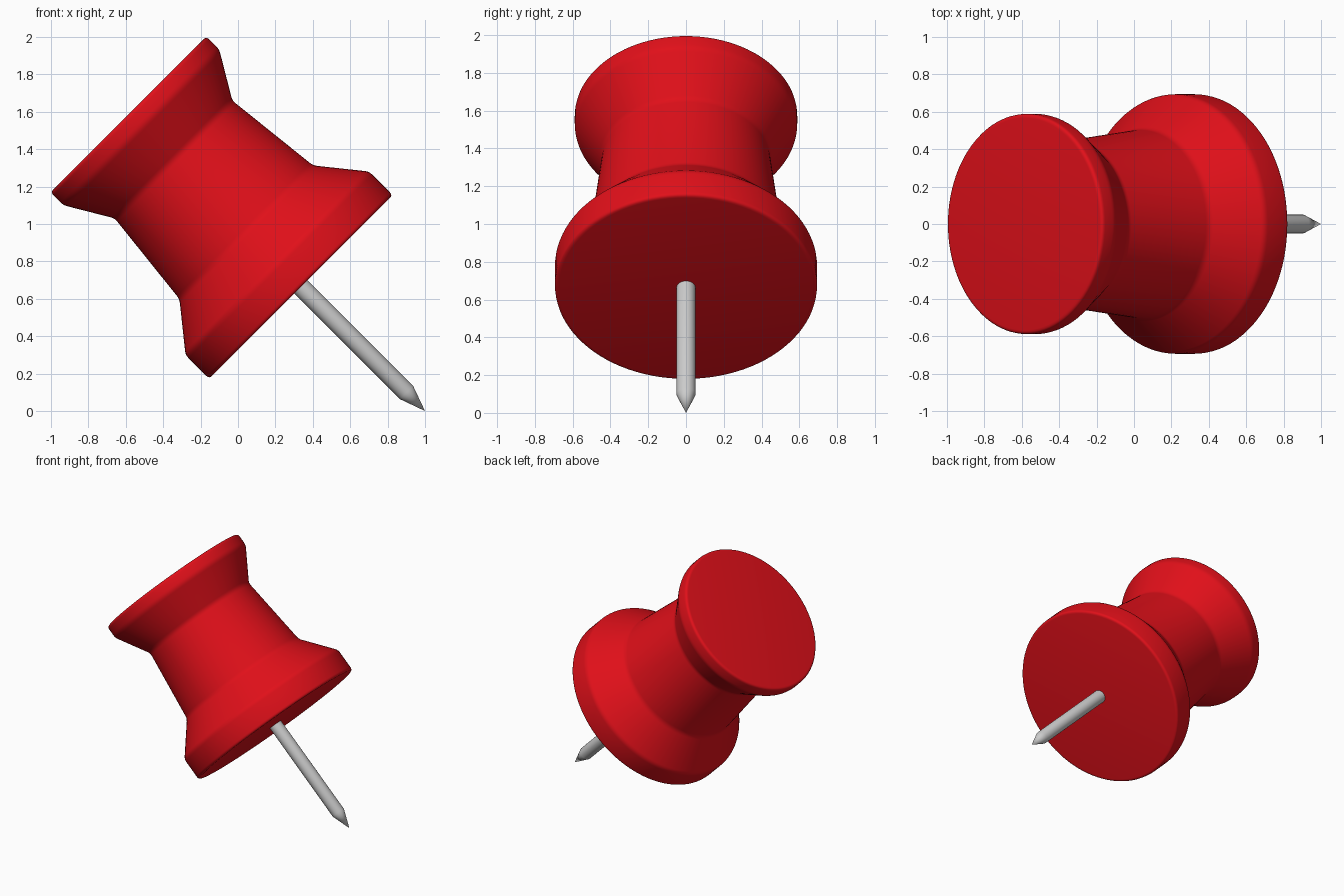
import bpy, bmesh
from math import radians, cos, sin, pi
from mathutils import Vector

if "Cube" in bpy.data.objects:
    bpy.data.objects.remove(bpy.data.objects["Cube"])


def fillet(points, size, steps=4):
    """Round the inner corners of an (radius, height) profile."""
    pts = [Vector(p) for p in points]
    out = [pts[0]]
    for a, b, c in zip(pts, pts[1:], pts[2:]):
        p = b + (a - b).normalized() * size
        q = b + (c - b).normalized() * size
        for i in range(steps + 1):
            t = i / steps
            out.append(p * (1 - t) ** 2 + b * 2 * t * (1 - t) + q * t * t)
    return out + [pts[-1]]


def lathe(name, profile, sides, color=None):
    """Spin a profile that starts and ends on the axis, then tilt it about its tip."""
    bm = bmesh.new()
    rings = []
    for r, h in profile:
        if r < 1e-6:
            rings.append([bm.verts.new((0, 0, h))])
        else:
            rings.append([bm.verts.new((r * cos(2 * pi * i / sides), r * sin(2 * pi * i / sides), h))
                          for i in range(sides)])
    for lo, hi in zip(rings, rings[1:]):
        for i in range(sides):
            j = (i + 1) % sides
            if len(lo) == 1:
                bm.faces.new((lo[0], hi[j], hi[i]))
            elif len(hi) == 1:
                bm.faces.new((lo[i], lo[j], hi[0]))
            else:
                bm.faces.new((lo[i], lo[j], hi[j], hi[i]))
    bmesh.ops.recalc_face_normals(bm, faces=bm.faces)
    mesh = bpy.data.meshes.new(name)
    bm.to_mesh(mesh)
    bm.free()
    obj = bpy.data.objects.new(name, mesh)
    bpy.context.collection.objects.link(obj)
    obj.location = (1, 0, 0)
    obj.rotation_euler = (0, radians(-45), 0)
    if color:
        mat = bpy.data.materials.new(name)
        mat.diffuse_color = color
        mat.use_nodes = True
        mat.node_tree.nodes["Principled BSDF"].inputs["Base Color"].default_value = mat.diffuse_color
        mesh.materials.append(mat)
    bpy.ops.object.select_all(action='DESELECT')
    obj.select_set(True)
    bpy.context.view_layer.objects.active = obj
    bpy.ops.object.shade_smooth_by_angle(angle=radians(30))
    return obj


# Red plastic handle: wide collar, tapered waist, flared head
handle = [(0, 0.938), (0.694, 0.938), (0.694, 1.117), (0.505, 1.352),
          (0.445, 1.902), (0.589, 2.145), (0.589, 2.243), (0, 2.243)]
lathe("handle", fillet(handle, 0.022), 96, (0.75, 0.005, 0.01, 1))

# Grey metal pin with a pointed tip, running up into the handle
lathe("pin", [(0, 0), (0.05, 0.14), (0.05, 1.0), (0, 1.0)], 32)
